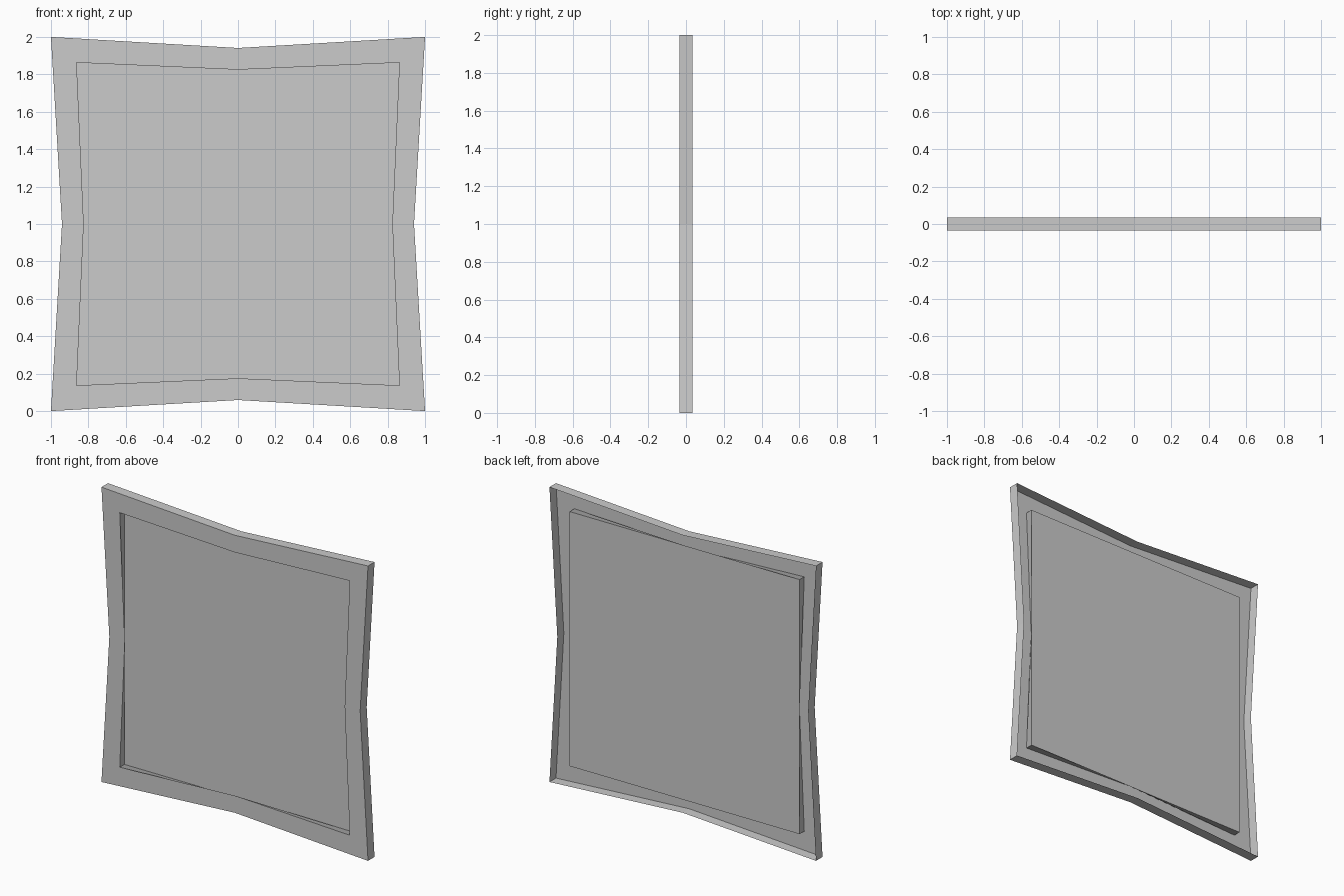
import bpy, bmesh

if "Cube" in bpy.data.objects:
    bpy.data.objects.remove(bpy.data.objects["Cube"])

FRONT, BACK, PANEL = -0.035, 0.035, 0.015


def ring(bm, corner, mid, y):
    """Eight-point square loop whose side midpoints may be pinched inward."""
    pts = [(-corner, -corner), (0, -mid), (corner, -corner), (mid, 0),
           (corner, corner), (0, mid), (-corner, corner), (-mid, 0)]
    return [bm.verts.new((x, y, z + 1)) for x, z in pts]


def bridge(bm, a, b):
    for i in range(8):
        j = (i + 1) % 8
        bm.faces.new((a[i], a[j], b[j], b[i]))


bm = bmesh.new()
outer_back = ring(bm, 1.0, 0.941, BACK)
outer_front = ring(bm, 1.0, 0.941, FRONT)
inner_front = ring(bm, 0.863, 0.825, FRONT)
panel = ring(bm, 0.863, 0.863, PANEL)

# Outer rim, front border and recess walls; the back stays open
bridge(bm, outer_back, outer_front)
bridge(bm, outer_front, inner_front)
bridge(bm, inner_front, panel)
# Recessed square panel
bm.faces.new(panel)

bmesh.ops.recalc_face_normals(bm, faces=bm.faces)
bm.faces.ensure_lookup_table()
if bm.faces[-1].normal.y > 0:
    bmesh.ops.reverse_faces(bm, faces=bm.faces)

mesh = bpy.data.meshes.new("pinched_panel_frame")
bm.to_mesh(mesh)
bm.free()
obj = bpy.data.objects.new("pinched_panel_frame", mesh)
bpy.context.collection.objects.link(obj)
